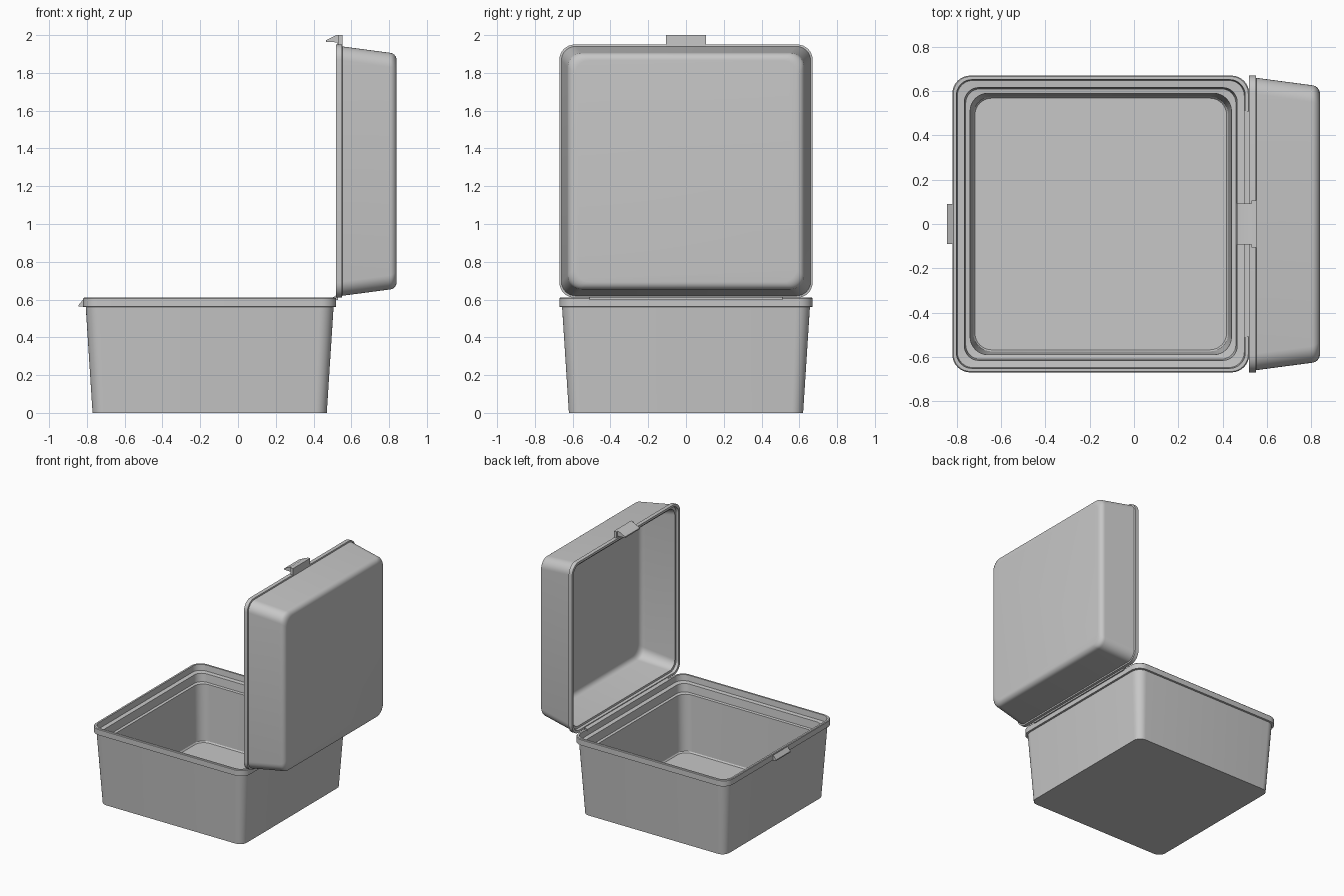
import bpy, bmesh, math
from mathutils import Matrix, Vector

cube = bpy.data.objects.get("Cube")
if cube:
    bpy.data.objects.remove(cube, do_unlink=True)

grey = bpy.data.materials.new("plain_grey")
grey.use_nodes = True
colour = (0.57, 0.57, 0.57, 1)
grey.diffuse_color = colour
grey.node_tree.nodes["Principled BSDF"].inputs["Base Color"].default_value = colour


def finish(name, bm, matrix=None):
    if matrix:
        bm.transform(matrix)
    bmesh.ops.recalc_face_normals(bm, faces=bm.faces)
    mesh = bpy.data.meshes.new(name)
    bm.to_mesh(mesh)
    bm.free()
    mesh.materials.append(grey)
    obj = bpy.data.objects.new(name, mesh)
    bpy.context.scene.collection.objects.link(obj)
    bpy.ops.object.select_all(action='DESELECT')
    obj.select_set(True)
    bpy.context.view_layer.objects.active = obj
    bpy.ops.object.shade_smooth_by_angle(angle=math.radians(32))
    return obj


def rounded_square(half, radius, height, steps=8):
    """Points round a square with round corners."""
    points = []
    for corner in range(4):
        turn = Matrix.Rotation(corner * math.pi / 2, 3, 'Z')
        for i in range(steps + 1):
            a = i / steps * math.pi / 2
            points.append(turn @ Vector((half - radius + radius * math.cos(a),
                                         half - radius + radius * math.sin(a), height)))
    return points


def loft(name, rings, matrix):
    """Skin a run of (half width, corner radius, height) rings and cap both ends."""
    bm = bmesh.new()
    loops = [[bm.verts.new(p) for p in rounded_square(*ring)] for ring in rings]
    count = len(loops[0])
    for a, b in zip(loops, loops[1:]):
        for i in range(count):
            j = (i + 1) % count
            bm.faces.new((a[i], a[j], b[j], b[i]))
    bm.faces.new(loops[0])
    bm.faces.new(loops[-1])
    return finish(name, bm, matrix)


def round_over(half, height, radius, steps=6):
    """Rings that roll a wall over into a flat cap."""
    return [(half - radius + radius * math.cos(a), 0.075, height - radius + radius * math.sin(a))
            for a in (i / steps * math.pi / 2 for i in range(steps + 1))]


def extrude_y(name, profile, half_width):
    """Extrude an x-z profile evenly across y."""
    bm = bmesh.new()
    ends = [[bm.verts.new((x, y, z)) for x, z in profile] for y in (-half_width, half_width)]
    for end in ends:
        bm.faces.new(end)
    for i in range(len(profile)):
        j = (i + 1) % len(profile)
        bm.faces.new((ends[0][i], ends[0][j], ends[1][j], ends[1][i]))
    return finish(name, bm)


# Tapered lower box: outer wall, rim, stepped ledges, inner wall and floor
box_rings = [
    (0.62, 0.06, 0), (0.656, 0.075, 0.56),
    (0.67, 0.08, 0.562), (0.67, 0.08, 0.605), (0.666, 0.078, 0.61),
    (0.652, 0.07, 0.61), (0.648, 0.07, 0.565),
    (0.616, 0.065, 0.562), (0.61, 0.065, 0.50),
    (0.59, 0.08, 0.497), (0.575, 0.08, 0.06), (0.568, 0.075, 0.05),
]
loft("lower_box", box_rings, Matrix.Translation((-0.15, 0, 0)))

# Open lid: the ring axis is turned to point along +x
lid_inside = [(h - 0.027, r, d - 0.027) for h, r, d in reversed(round_over(0.627, 0.32, 0.04))]
lid_rings = (
    list(reversed(round_over(0.627, 0.32, 0.04)))
    + [(0.66, 0.075, 0.032), (0.67, 0.08, 0.03), (0.67, 0.08, 0.0),
       (0.652, 0.07, 0.0), (0.648, 0.07, 0.02), (0.632, 0.065, 0.02)]
    + list(reversed(lid_inside))
)
upright = Matrix.Translation((0.52, 0, 1.28)) @ Matrix.Rotation(math.pi / 2, 4, 'Y')
loft("lid", lid_rings, upright)

# Hinge strip joining the box rim and the lid rim
extrude_y("hinge_strip", [(0.50, 0.598), (0.53, 0.598), (0.53, 0.622), (0.52, 0.622), (0.50, 0.61)], 0.51)

# Latch hook on the lid and its shoulder plate
extrude_y("latch_hook", [(0.465, 1.963), (0.465, 1.972), (0.52, 2.0), (0.55, 2.0),
                         (0.55, 1.945), (0.53, 1.945), (0.522, 1.962)], 0.092)
extrude_y("latch_shoulder", [(0.53, 1.94), (0.53, 2.0), (0.552, 2.0), (0.552, 1.94)], 0.107)

# Catch wedge on the box rim
extrude_y("catch", [(-0.845, 0.562), (-0.845, 0.57), (-0.82, 0.6), (-0.81, 0.6), (-0.81, 0.562)], 0.09)
